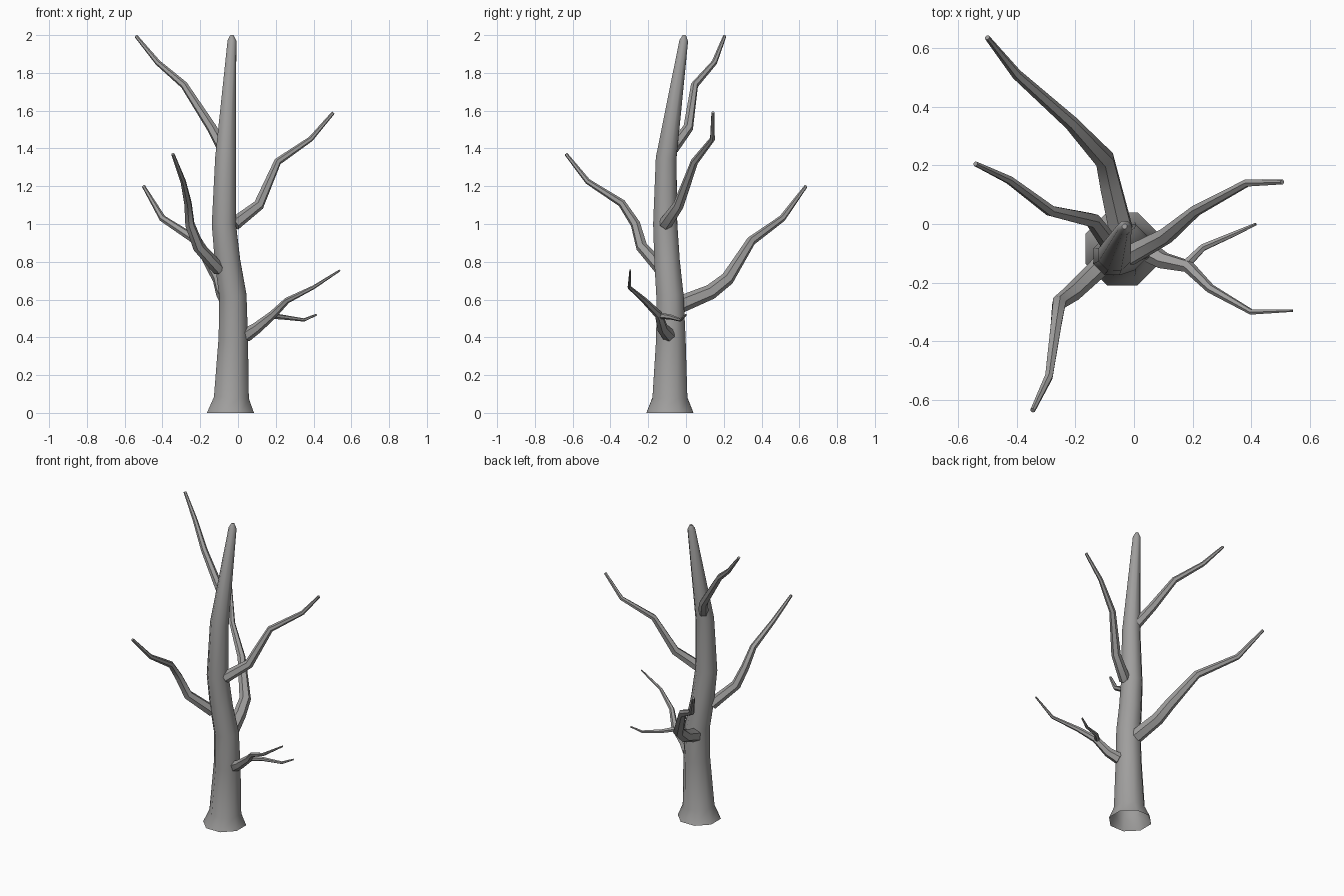
import bpy
import bmesh
import math
from mathutils import Vector

cube = bpy.data.objects.get("Cube")
if cube:
    bpy.data.objects.remove(cube, do_unlink=True)

bark = bpy.data.materials.new("grey_bark")
bark.use_nodes = True
GREY = (0.35, 0.345, 0.34, 1)
bark.diffuse_color = GREY
bark.node_tree.nodes["Principled BSDF"].inputs["Base Color"].default_value = GREY


def limb(name, path, sides, cap_start=True):
    """Sweep a tapering ring along (x, y, z, radius) points and close its tip."""
    pts = [Vector(p[:3]) for p in path]
    bm = bmesh.new()
    rings = []
    side = Vector((1, 0, 0))
    last = len(pts) - 1
    for i, p in enumerate(pts):
        before = (p - pts[i - 1]).normalized() if i else Vector()
        after = (pts[i + 1] - p).normalized() if i < last else Vector()
        axis = (before + after).normalized()
        if not cap_start and i == 0:
            axis = Vector((0, 0, 1))
        side = (side - axis * side.dot(axis)).normalized()
        up = axis.cross(side)
        ring = []
        for k in range(sides):
            a = math.tau * (k + 0.5) / sides
            offset = side * math.cos(a) + up * math.sin(a)
            ring.append(bm.verts.new(p + offset * path[i][3]))
        rings.append(ring)
    for low, high in zip(rings, rings[1:]):
        for k in range(sides):
            n = (k + 1) % sides
            bm.faces.new((low[k], low[n], high[n], high[k]))
    bm.faces.new(rings[-1])
    if cap_start:
        bm.faces.new(rings[0][::-1])
    mesh = bpy.data.meshes.new(name)
    bm.to_mesh(mesh)
    bm.free()
    mesh.materials.append(bark)
    obj = bpy.data.objects.new(name, mesh)
    bpy.context.collection.objects.link(obj)
    bpy.ops.object.select_all(action="DESELECT")
    obj.select_set(True)
    bpy.context.view_layer.objects.active = obj
    bpy.ops.object.shade_smooth_by_angle(angle=math.radians(50))
    return obj


# Trunk with a flared, open foot
limb("trunk", [
    (-.04, -.085, 0, .135), (-.035, -.085, .08, .1), (-.025, -.08, .4, .084),
    (-.027, -.085, .62, .078), (-.055, -.1, .8, .073), (-.075, -.11, 1, .069),
    (-.066, -.105, 1.35, .059), (-.032, -.012, 1.97, .025),
    (-.032, -.008, 2, .009)], 8, cap_start=False)

# Main branches, highest first
limb("top_back_branch", [
    (-.08, -.07, 1.4, .032), (-.14, .012, 1.51, .027), (-.285, .045, 1.735, .02),
    (-.425, .15, 1.855, .015), (-.54, .205, 1.995, .009)], 6)
limb("left_branch", [
    (-.02, -.11, 1, .036), (.11, -.04, 1.1, .029), (.21, .045, 1.33, .02),
    (.385, .14, 1.45, .014), (.505, .143, 1.59, .009)], 6)
limb("front_branch", [
    (-.1, -.13, .76, .036), (-.21, -.235, .88, .031), (-.255, -.268, 1, .026),
    (-.265, -.34, 1.11, .021), (-.29, -.52, 1.225, .015),
    (-.345, -.635, 1.37, .009)], 6)
limb("back_branch", [
    (-.04, -.04, .57, .046), (-.08, .13, .64, .04), (-.1, .22, .71, .036),
    (-.215, .345, .91, .025), (-.4, .51, 1.03, .018), (-.5, .635, 1.2, .009)], 6)

# Low branch and the twig forking from it
limb("low_branch", [
    (.04, -.09, .41, .037), (.1, -.125, .45, .03), (.185, -.145, .52, .022),
    (.26, -.22, .595, .016), (.4, -.3, .665, .01), (.54, -.295, .755, .005)], 6)
limb("low_twig", [
    (.175, -.14, .515, .017), (.235, -.08, .507, .013), (.35, -.03, .492, .009),
    (.415, 0, .52, .005)], 6)
